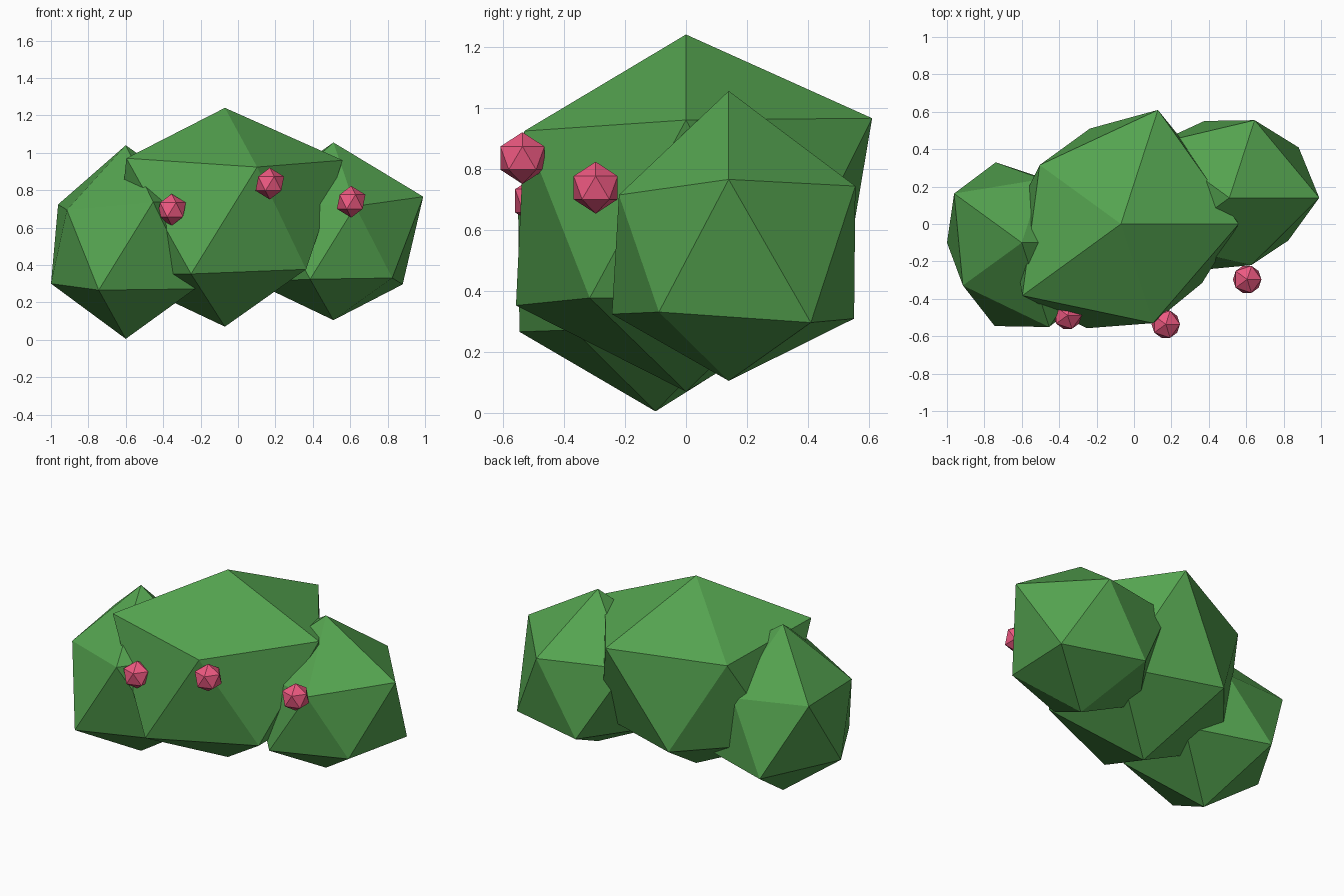
import bpy

if "Cube" in bpy.data.objects:
    bpy.data.objects.remove(bpy.data.objects["Cube"])

def material(name, color):
    m = bpy.data.materials.new(name)
    m.diffuse_color = (*color, 1)
    m.use_nodes = True
    m.node_tree.nodes["Principled BSDF"].inputs["Base Color"].default_value = m.diffuse_color
    return m

leaf = material("leaf_green", (0.09, 0.37, 0.08))
pink = material("flower_pink", (0.85, 0.10, 0.22))

def blob(name, center, radii, mat):
    """Icosahedron whose corners are pushed out to individual radii:
    bottom, lower ring x5, upper ring x5, top."""
    bpy.ops.mesh.primitive_ico_sphere_add(subdivisions=1, radius=1, location=center)
    ob = bpy.context.object
    ob.name = name
    for v, r in zip(ob.data.vertices, radii):
        v.co = v.co.normalized() * r
    ob.data.materials.append(mat)
    return ob

# Foliage clumps
blob("foliage_left", (-0.60, -0.10, 0.50),
     (0.495, 0.51, 0.524, 0.447, 0.505, 0.50, 0.53, 0.435, 0.50, 0.40, 0.50, 0.54), leaf)
blob("foliage_middle", (-0.07, 0.0, 0.645),
     (0.575, 0.60, 0.655, 0.66, 0.60, 0.60, 0.623, 0.728, 0.60, 0.717, 0.704, 0.595), leaf)
blob("foliage_right", (0.51, 0.14, 0.525),
     (0.42, 0.435, 0.45, 0.48, 0.483, 0.512, 0.423, 0.48, 0.55, 0.488, 0.537, 0.53), leaf)

# Flower buds
for i, pos in enumerate([(-0.355, -0.488, 0.695), (0.17, -0.536, 0.835), (0.605, -0.296, 0.738)]):
    blob(f"flower_bud_{i + 1}", pos, [0.085] * 12, pink)
